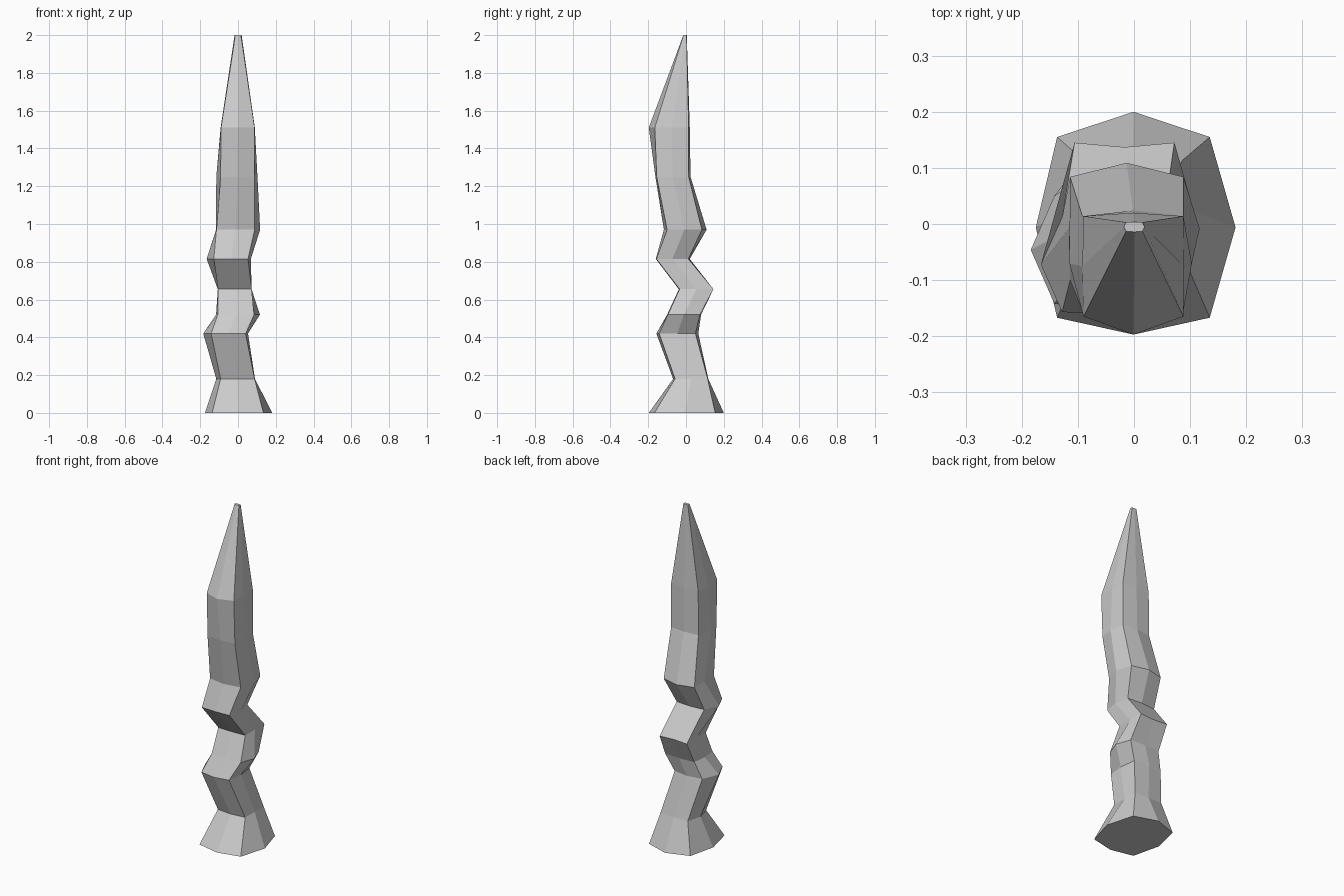
import bpy, bmesh

# Eight-sided cross-sections, bottom to top:
# z, left x, corner left x, corner right x, right x, front y, front corner y, back corner y, back y
SECTIONS = [
    (0.00, -0.175, -0.137, 0.135, 0.181, -0.197, -0.167, 0.155, 0.200),
    (0.18, -0.115, -0.092, 0.088, 0.090, -0.068, -0.058, 0.115, 0.118),
    (0.42, -0.184, -0.142, 0.040, 0.053, -0.157, -0.142, 0.050, 0.065),
    (0.52, -0.116, -0.107, 0.085, 0.116, -0.100, -0.096, 0.074, 0.080),
    (0.655, -0.107, -0.106, 0.072, 0.072, -0.038, -0.034, 0.145, 0.137),
    (0.815, -0.166, -0.128, 0.053, 0.068, -0.160, -0.157, 0.012, 0.020),
    (0.97, -0.116, -0.114, 0.088, 0.117, -0.117, -0.100, 0.084, 0.109),
    (1.25, -0.115, -0.092, 0.088, 0.103, -0.162, -0.155, 0.014, 0.024),
    (1.51, -0.092, -0.090, 0.088, 0.089, -0.197, -0.165, 0.014, 0.020),
    (2.00, -0.018, -0.014, 0.015, 0.019, -0.014, -0.013, 0.003, 0.004),
]


def ring(bm, z, xl, cl, cr, xr, yf, cf, cb, yb):
    xm, ym = (cl + cr) / 2, (cf + cb) / 2
    pts = [(xm, yf), (cr, cf), (xr, ym), (cr, cb), (xm, yb), (cl, cb), (xl, ym), (cl, cf)]
    return [bm.verts.new((x, y, z)) for x, y in pts]


# Crooked faceted spike, lofted through the sections
bm = bmesh.new()
rings = [ring(bm, *s) for s in SECTIONS]
for low, high in zip(rings, rings[1:]):
    for i in range(8):
        j = (i + 1) % 8
        bm.faces.new((low[i], low[j], high[j], high[i]))

# Base and tip caps
bm.faces.new(rings[0][::-1])
bm.faces.new(rings[-1])

mesh = bpy.data.meshes.new("crooked_spike")
bm.to_mesh(mesh)
bm.free()
bpy.context.collection.objects.link(bpy.data.objects.new("crooked_spike", mesh))
